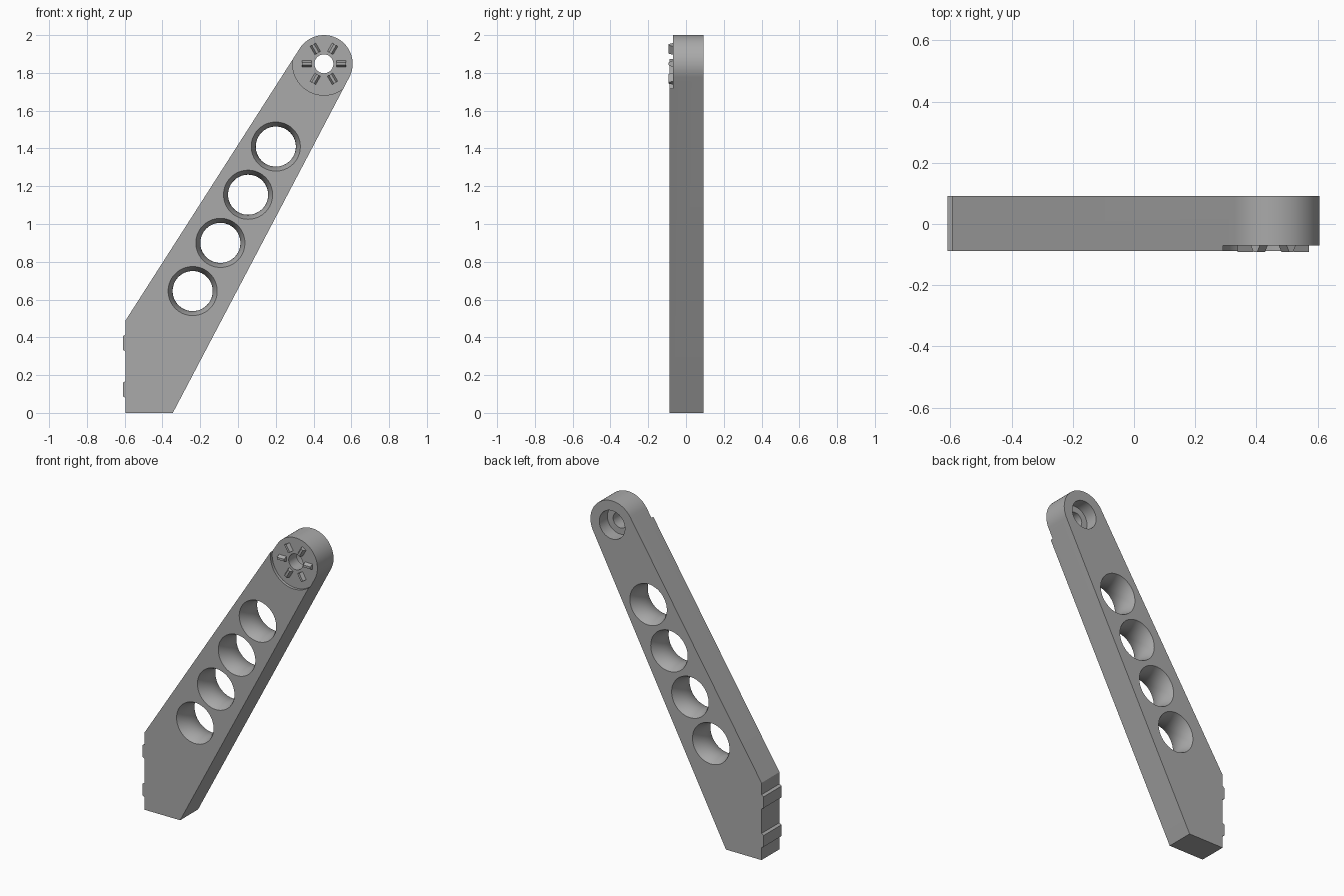
import bpy, bmesh, math
from mathutils import Vector, Matrix

if "Cube" in bpy.data.objects:
    bpy.data.objects.remove(bpy.data.objects["Cube"])

Y0, Y1 = -0.088, 0.092           # front and back faces
FLOOR = -0.07                    # recessed face of the pivot head
HEAD, HEAD_R = Vector((0.455, 1.848)), 0.152

grey = bpy.data.materials.new("mid grey")
grey.diffuse_color = (0.40, 0.40, 0.40, 1)
grey.use_nodes = True
grey.node_tree.nodes["Principled BSDF"].inputs["Base Color"].default_value = grey.diffuse_color


def finish(name, bm):
    bmesh.ops.recalc_face_normals(bm, faces=bm.faces)
    me = bpy.data.meshes.new(name)
    bm.to_mesh(me)
    bm.free()
    me.materials.append(grey)
    ob = bpy.data.objects.new(name, me)
    bpy.context.collection.objects.link(ob)
    return ob


def prism(name, outline, y0=Y0, y1=Y1):
    """Extrude an x-z outline along y."""
    bm = bmesh.new()
    a = [bm.verts.new((x, y0, z)) for x, z in outline]
    b = [bm.verts.new((x, y1, z)) for x, z in outline]
    bm.faces.new(a)
    bm.faces.new(b[::-1])
    for i in range(len(a)):
        j = (i + 1) % len(a)
        bm.faces.new((a[i], b[i], b[j], a[j]))
    return finish(name, bm)


def lathe(name, centre, profile, n=64):
    """Closed solid turned about a y axis from (radius, y) pairs."""
    bm = bmesh.new()
    rings = [[bm.verts.new((centre[0] + r * math.cos(2 * math.pi * i / n), y,
                            centre[1] + r * math.sin(2 * math.pi * i / n)))
              for i in range(n)] for r, y in profile]
    bm.faces.new(rings[0])
    bm.faces.new(rings[-1][::-1])
    for p, q in zip(rings, rings[1:]):
        for i in range(n):
            j = (i + 1) % n
            bm.faces.new((p[i], q[i], q[j], p[j]))
    return finish(name, bm)


def tangent_angle(p, side):
    """Angle on the head circle where the line from p touches it."""
    d = Vector(p) - HEAD
    return math.atan2(d.y, d.x) + side * math.acos(HEAD_R / d.length)


# Arm: straight foot, tapering sides, rounded head
foot_right, shoulder = (-0.345, 0.0), (-0.595, 0.49)
a0 = tangent_angle(foot_right, 1)
a1 = tangent_angle(shoulder, -1)
while a1 < a0:
    a1 += 2 * math.pi
arc = [HEAD + HEAD_R * Vector((math.cos(a0 + (a1 - a0) * i / 32),
                               math.sin(a0 + (a1 - a0) * i / 32))) for i in range(33)]
arm = prism("arm", [(-0.595, 0.0), foot_right] + [tuple(p) for p in arc] + [shoulder])

# Cutters: four waisted lightening holes, head recess, stepped pivot bore
cutters = []
mid, half = (Y0 + Y1) / 2, (Y1 - Y0) / 2
waist = [(0.106 + 0.024 * (k / 5) ** 2, mid + half * k / 5) for k in range(-5, 6)]
waist = [(0.13, Y0 - 0.05)] + waist + [(0.13, Y1 + 0.05)]
for i in range(4):
    cutters.append(lathe("hole_cutter", (-0.24 + 0.1467 * i, 0.645 + 0.255 * i), waist))
cutters.append(lathe("recess_cutter", HEAD, [(0.166, -0.2), (0.166, FLOOR)]))
cutters.append(lathe("bore_cutter", HEAD,
                     [(0.05, -0.15), (0.05, 0.01), (0.09, 0.01), (0.09, 0.2)]))

for c in cutters:
    m = arm.modifiers.new("cut", 'BOOLEAN')
    m.operation, m.solver, m.object = 'DIFFERENCE', 'EXACT', c
    c.hide_render = True
bpy.context.view_layer.update()
cut_mesh = bpy.data.meshes.new_from_object(
    arm.evaluated_get(bpy.context.evaluated_depsgraph_get()))
arm.modifiers.clear()
arm.data = cut_mesh
for c in cutters:
    bpy.data.objects.remove(c, do_unlink=True)

bpy.context.view_layer.objects.active = arm
arm.select_set(True)
bpy.ops.object.shade_smooth_by_angle(angle=math.radians(30))

# Ring of six tapered locking teeth on the recessed face
for k in range(6):
    bm = bmesh.new()
    loops = []
    for y, w in ((FLOOR + 0.004, 0.019), (-0.092, 0.007)):
        loops.append([bm.verts.new((r, y, t)) for r, t in
                      ((0.066, -w), (0.117, -w), (0.117, w), (0.066, w))])
    a, b = loops
    bm.faces.new(a)
    bm.faces.new(b[::-1])
    for i in range(4):
        j = (i + 1) % 4
        bm.faces.new((a[i], b[i], b[j], a[j]))
    bm.transform(Matrix.Translation((HEAD.x, 0, HEAD.y))
                 @ Matrix.Rotation(k * math.pi / 3, 4, 'Y'))
    finish("locking_tooth_%d" % (k + 1), bm)

# Two chamfered ribs on the mounting edge of the foot
for i, z in enumerate((0.124, 0.37)):
    prism("mounting_rib_%d" % (i + 1),
          [(-0.585, z - 0.045), (-0.595, z - 0.045), (-0.61, z - 0.036),
           (-0.61, z + 0.036), (-0.595, z + 0.045), (-0.585, z + 0.045)])
